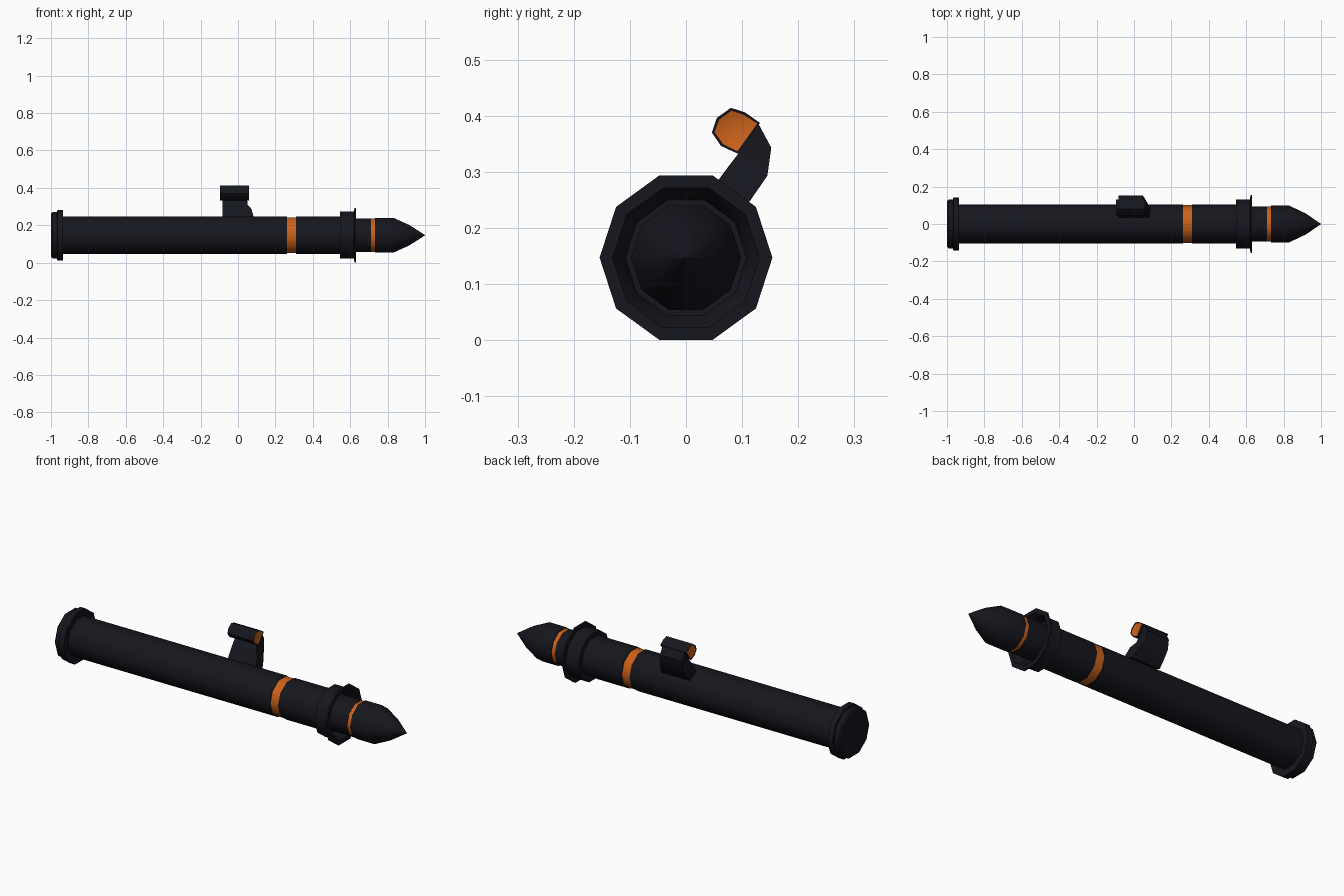
import bpy, bmesh
from math import sin, cos, pi, radians

if "Cube" in bpy.data.objects:
    bpy.data.objects.remove(bpy.data.objects["Cube"])

AXIS_Z = 0.147
SIDES = 10


def material(name, rgb):
    m = bpy.data.materials.new(name)
    m.diffuse_color = (*rgb, 1)
    m.use_nodes = True
    m.node_tree.nodes["Principled BSDF"].inputs["Base Color"].default_value = m.diffuse_color
    return m


DARK = material("dark_metal", (0.008, 0.008, 0.013))
ORANGE = material("orange_paint", (0.60, 0.12, 0.01))


def finish(bm, name, mats, angle=40):
    bmesh.ops.remove_doubles(bm, verts=bm.verts, dist=1e-5)
    bmesh.ops.recalc_face_normals(bm, faces=bm.faces)
    for f in bm.faces:
        f.smooth = True
    for e in bm.edges:
        e.smooth = e.is_manifold and e.calc_face_angle(0) < radians(angle)
    me = bpy.data.meshes.new(name)
    bm.to_mesh(me)
    bm.free()
    for m in mats:
        me.materials.append(m)
    ob = bpy.data.objects.new(name, me)
    bpy.context.collection.objects.link(ob)
    return ob


def skin(bm, rings):
    """Bridge consecutive rings of points and cap both ends."""
    loops = [[bm.verts.new(p) for p in r] for r in rings]
    for a, b in zip(loops, loops[1:]):
        for i in range(len(a)):
            j = (i + 1) % len(a)
            bm.faces.new((a[i], a[j], b[j], b[i]))
    return [bm.faces.new(loops[0]), bm.faces.new(loops[-1])]


def turned(name, profile, mat=DARK):
    """Ten-sided part turned about the barrel axis; profile = (x, radius)."""
    bm = bmesh.new()
    skin(bm, [[(x, r * cos(2 * pi * i / SIDES), AXIS_Z + r * sin(2 * pi * i / SIDES))
               for i in range(SIDES)] for x, r in profile])
    return finish(bm, name, [mat])


# Barrel with its recessed painted band
turned("rear_tube", [(-0.95, 0.105), (0.262, 0.105)])
turned("tube_band", [(0.255, 0.101), (0.315, 0.101)], ORANGE)
turned("front_tube", [(0.31, 0.105), (0.56, 0.105)])

# Stepped rear cap
turned("rear_cap", [(-1.0, 0.122), (-0.992, 0.130), (-0.968, 0.130),
                    (-0.966, 0.141), (-0.935, 0.141)])

# Muzzle collar: outer wall, thin flange and hollow mouth
turned("muzzle_collar", [(0.545, 0.132), (0.621, 0.132), (0.622, 0.154), (0.631, 0.154),
                         (0.631, 0.131), (0.61, 0.117), (0.575, 0.108)])

# Rocket
turned("rocket_body", [(0.56, 0.094), (0.712, 0.094)])
turned("rocket_band", [(0.708, 0.093), (0.738, 0.093)], ORANGE)
turned("rocket_nose", [(0.733, 0.098), (0.83, 0.098), (0.915, 0.058), (1.0, 0.001)])

# Sight bracket: each station is inner (y, z), outer (y, z), front x
bracket = [((0.030, 0.240), (0.085, 0.215), 0.085),
           ((0.059, 0.287), (0.1125, 0.246), 0.072),
           ((0.076, 0.310), (0.145, 0.293), 0.052),
           ((0.093, 0.332), (0.152, 0.343), 0.048),
           ((0.124, 0.376), (0.130, 0.384), 0.048)]
bm = bmesh.new()
skin(bm, [[(-0.083, *a), (x, *a), (x, *b), (-0.083, *b)] for a, b, x in bracket])
finish(bm, "sight_bracket", [DARK], 30)

# Sight body with an inset lens at each end
outline = [(0.046, 0.370), (0.055, 0.396), (0.080, 0.414), (0.105, 0.406),
           (0.132, 0.387), (0.093, 0.332), (0.0625, 0.346)]
bm = bmesh.new()
ends = skin(bm, [[(x, y, z) for y, z in outline] for x in (-0.095, 0.06)])
bmesh.ops.recalc_face_normals(bm, faces=bm.faces)
bmesh.ops.inset_individual(bm, faces=ends, thickness=0.005, depth=-0.003)
for f in ends:
    f.material_index = 1
finish(bm, "sight", [DARK, ORANGE], 50)
